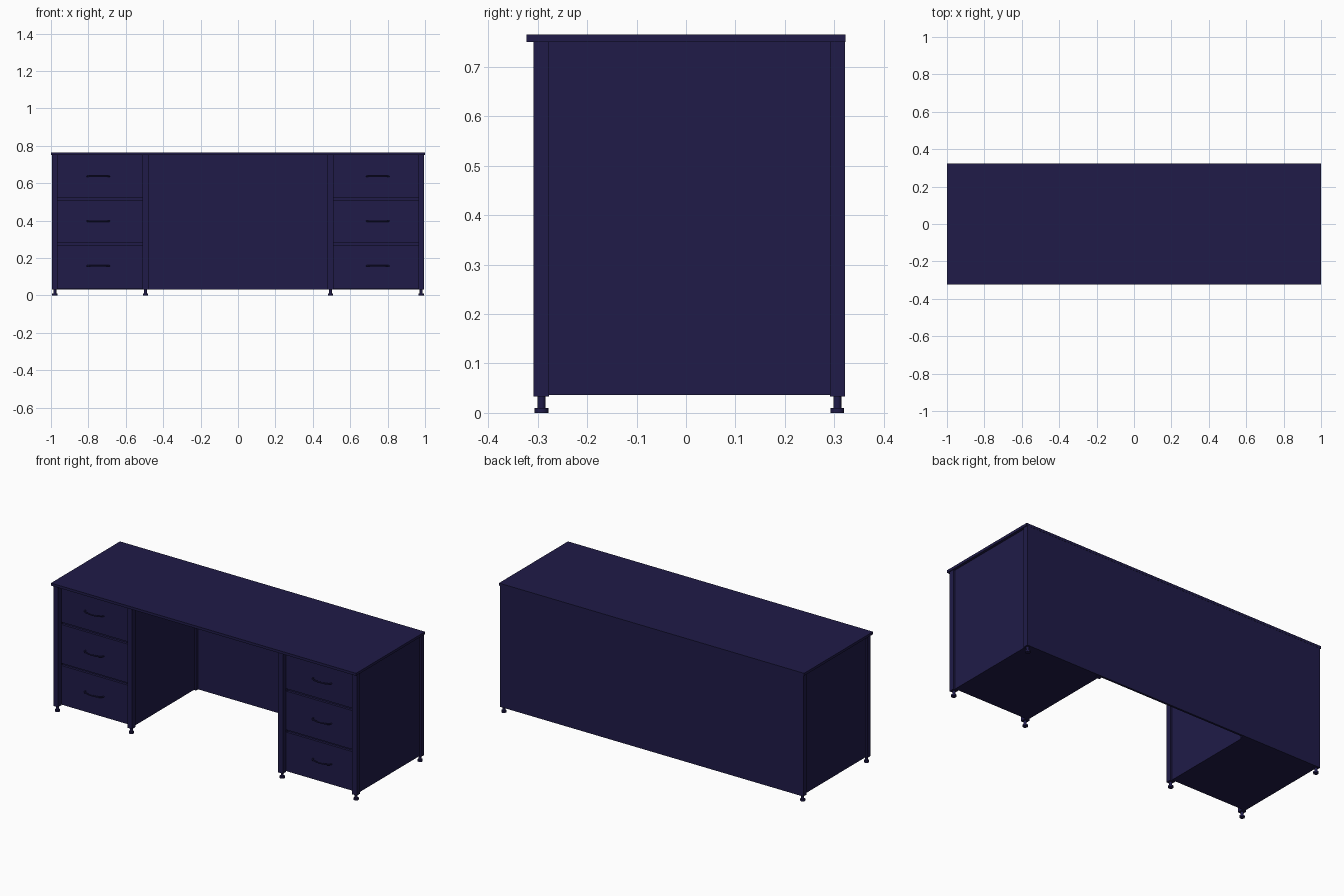
import bpy, bmesh, math
from mathutils import Matrix

if "Cube" in bpy.data.objects:
    bpy.data.objects.remove(bpy.data.objects["Cube"])

paint = bpy.data.materials.new("dark_blue")
paint.diffuse_color = (0.014, 0.011, 0.065, 1)
paint.use_nodes = True
paint.node_tree.nodes["Principled BSDF"].inputs["Base Color"].default_value = paint.diffuse_color


def finish(bm, name):
    me = bpy.data.meshes.new(name)
    bm.to_mesh(me)
    bm.free()
    me.materials.append(paint)
    ob = bpy.data.objects.new(name, me)
    bpy.context.collection.objects.link(ob)
    return ob


def box(name, x0, x1, y0, y1, z0, z1):
    x0, x1 = min(x0, x1), max(x0, x1)
    bm = bmesh.new()
    bmesh.ops.create_cube(bm, size=1)
    for v in bm.verts:
        v.co = ((x0 + x1) / 2 + v.co.x * (x1 - x0),
                (y0 + y1) / 2 + v.co.y * (y1 - y0),
                (z0 + z1) / 2 + v.co.z * (z1 - z0))
    return finish(bm, name)


def foot(name, x, y):
    # stem and wide pad
    bm = bmesh.new()
    for r, z0, z1 in ((0.014, 0, 0.01), (0.008, 0.009, 0.036)):
        bmesh.ops.create_cone(bm, cap_ends=True, segments=20, radius1=r, radius2=r,
                              depth=z1 - z0, matrix=Matrix.Translation((x, y, (z0 + z1) / 2)))
    ob = finish(bm, name)
    for p in ob.data.polygons:
        p.use_smooth = abs(p.normal.z) < 0.5


def handle(name, x, y, z):
    # bowed pull bar swept along a flat arc
    cu = bpy.data.curves.new(name, 'CURVE')
    cu.dimensions = '3D'
    cu.bevel_depth = 0.004
    cu.bevel_resolution = 2
    cu.use_fill_caps = True
    sp = cu.splines.new('POLY')
    n = 16
    sp.points.add(n)
    for i in range(n + 1):
        a = math.pi * i / n
        sp.points[i].co = (x - 0.06 * math.cos(a), y - 0.027 * math.sin(a) ** 0.7, z, 1)
    sp.use_smooth = True
    cu.materials.append(paint)
    ob = bpy.data.objects.new(name, cu)
    bpy.context.collection.objects.link(ob)


BOT, TOP = 0.033, 0.75
FRONT, BACK = -0.308, 0.322

# desk top and full-width back panel
box("desk_top", -1, 1, -0.323, 0.323, TOP, 0.765)
box("back_panel", -0.995, 0.995, 0.31, BACK, BOT, TOP)

for s, side in ((-1, "left"), (1, "right")):
    # corner posts
    outer, inner = (s * 0.995, s * 0.964), (s * 0.51, s * 0.479)
    for label, xs in (("outer", outer), ("inner", inner)):
        box(f"{side}_{label}_front_post", *xs, FRONT, FRONT + 0.031, BOT, TOP)
        box(f"{side}_{label}_back_post", *xs, 0.291, BACK - 0.001, BOT, TOP)
        foot(f"{side}_{label}_front_foot", sum(xs) / 2, -0.292)
    foot(f"{side}_back_foot", sum(outer) / 2, 0.306)

    # side panels and floor of the pedestal
    box(f"{side}_outer_panel", s * 0.985, s * 0.97, FRONT + 0.03, 0.31, BOT + 0.003, TOP)
    box(f"{side}_inner_panel", s * 0.504, s * 0.489, FRONT + 0.03, 0.31, BOT + 0.003, TOP)
    box(f"{side}_floor", s * 0.975, s * 0.495, -0.275, 0.312, BOT + 0.003, BOT + 0.012)

    # drawer fronts with recessed gaps between them
    box(f"{side}_drawer_backing", s * 0.966, s * 0.508, -0.262, -0.25, BOT + 0.005, TOP)
    for i, (z0, z1) in enumerate(((0.037, 0.268), (0.281, 0.511), (0.525, 0.75))):
        box(f"{side}_drawer_{i + 1}", s * 0.965, s * 0.509, -0.276, -0.26, z0, z1)
        handle(f"{side}_handle_{i + 1}", s * 0.747, -0.275, (0.158, 0.398, 0.636)[i])
